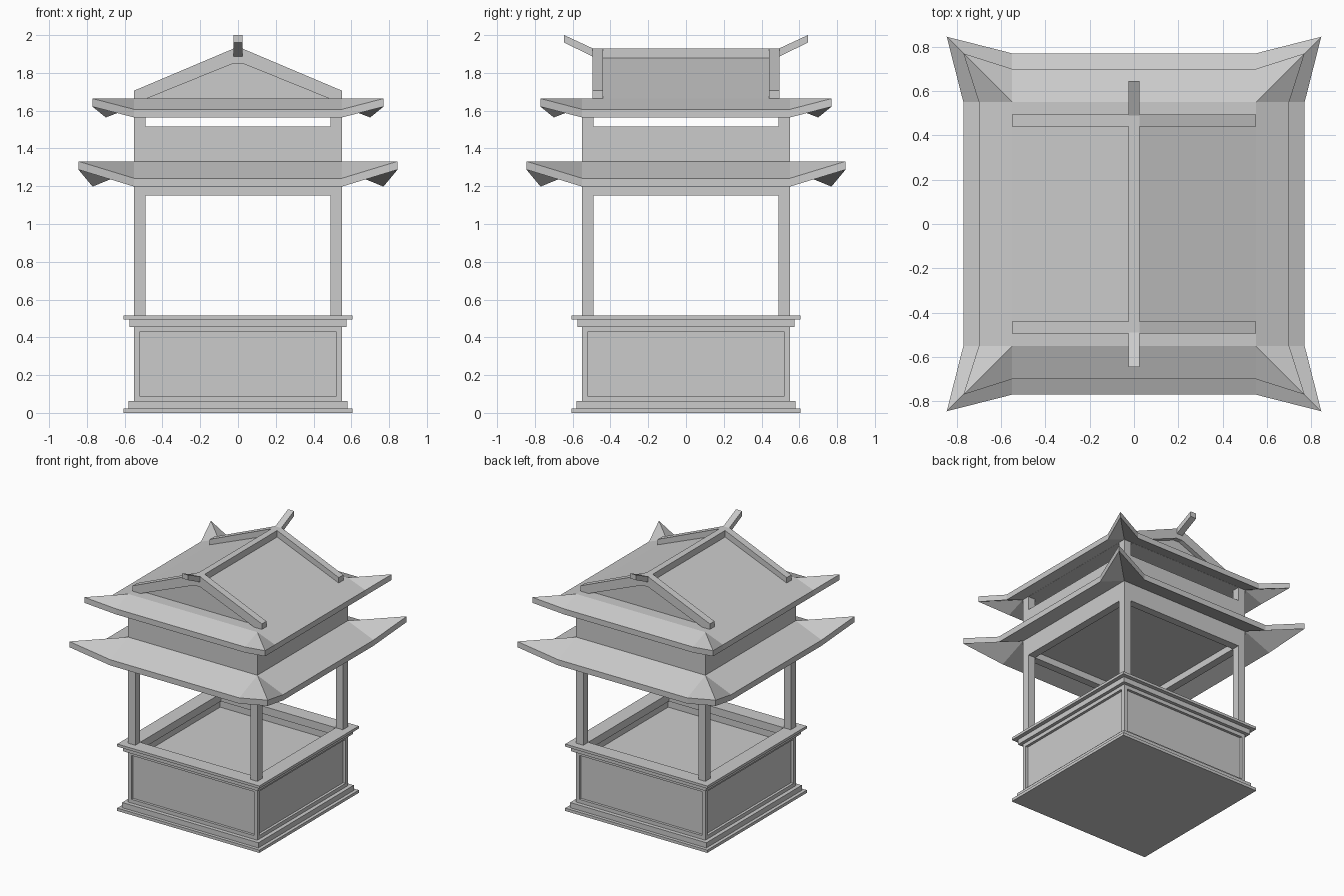
import bpy, bmesh
from mathutils import Matrix

if "Cube" in bpy.data.objects:
    bpy.data.objects.remove(bpy.data.objects["Cube"])

W = 0.55   # half width of the walls and posts
P = 0.49   # inner half width of the walls and posts


def finish(name, bm):
    bmesh.ops.recalc_face_normals(bm, faces=bm.faces)
    me = bpy.data.meshes.new(name)
    bm.to_mesh(me)
    bm.free()
    ob = bpy.data.objects.new(name, me)
    bpy.context.collection.objects.link(ob)
    return ob


def box_bm(x0, x1, y0, y1, z0, z1):
    bm = bmesh.new()
    bmesh.ops.create_cube(bm, size=1)
    for v in bm.verts:
        v.co = (x1 if v.co.x > 0 else x0, y1 if v.co.y > 0 else y0, z1 if v.co.z > 0 else z0)
    return bm


def slab(name, h, z0, z1):
    return finish(name, box_bm(-h, h, -h, h, z0, z1))


def loft(name, rings, closed=False):
    """Join rings of equal length; closed loops back to the first, else ends are capped."""
    bm = bmesh.new()
    vs = [[bm.verts.new(p) for p in r] for r in rings]
    n = len(vs[0])
    for k in range(len(vs) if closed else len(vs) - 1):
        a, b = vs[k], vs[(k + 1) % len(vs)]
        for i in range(n):
            j = (i + 1) % n
            bm.faces.new((a[i], a[j], b[j], b[i]))
    if not closed:
        bm.faces.new(vs[0])
        bm.faces.new(vs[-1])
    return finish(name, bm)


def square(h, z):
    return [(-h, -h, z), (h, -h, z), (h, h, z), (-h, h, z)]


def frame(name, outer, inner, z0, z1):
    return loft(name, [square(outer, z0), square(outer, z1), square(inner, z1), square(inner, z0)], True)


def extrude_y(name, prof, y0, y1):
    return loft(name, [[(x, y, z) for x, z in prof] for y in (y0, y1)])


def eave_skirt(name, eave, tip, z_in, z_eave, z_tip, t):
    """Sloping skirt roof with upturned corners."""
    bm = bmesh.new()
    for k in range(4):
        rot = Matrix.Rotation(k * 1.5707963268, 4, 'Z')
        pts = [(-W, -W, z_in), (W, -W, z_in), (W, -eave, z_eave), (-W, -eave, z_eave),
               (tip, -tip, z_tip), (-tip, -tip, z_tip)]
        top = [bm.verts.new(rot @ Matrix.Translation((0, 0, 0)) @ bm.verts.new(p).co) for p in pts]
        low = [bm.verts.new((v.co.x, v.co.y, v.co.z - t)) for v in top]
        for s in (top, low):
            for f in ((0, 1, 2, 3), (1, 4, 2), (0, 3, 5)):
                bm.faces.new([s[i] for i in f])
        for i, j in ((5, 3), (3, 2), (2, 4), (0, 1)):   # fascia and inner edge
            bm.faces.new((top[i], top[j], low[j], low[i]))
    bmesh.ops.delete(bm, geom=[v for v in bm.verts if not v.link_faces], context='VERTS')
    bmesh.ops.remove_doubles(bm, verts=bm.verts, dist=1e-4)
    return finish(name, bm)


# stepped plinth
slab("plinth_bottom", 0.605, 0, 0.022)
slab("plinth_step", 0.58, 0.022, 0.062)

# base with sunken side panels and an open basin on top
bm = box_bm(-W, W, -W, W, 0.062, 0.456)
bm.normal_update()
sides = [f for f in bm.faces if abs(f.normal.z) < 0.5]
top = [f for f in bm.faces if f.normal.z > 0.5]
bmesh.ops.inset_individual(bm, faces=sides, thickness=0.04)
bmesh.ops.inset_individual(bm, faces=top, thickness=W - P)
for f in sides:
    bmesh.ops.translate(bm, verts=[], vec=(0, 0, 0))
    n = f.normal.copy()
    ret = bmesh.ops.extrude_discrete_faces(bm, faces=[f])["faces"]
    bmesh.ops.translate(bm, verts=ret[0].verts, vec=-0.02 * n)
ret = bmesh.ops.extrude_discrete_faces(bm, faces=top)["faces"]
bmesh.ops.translate(bm, verts=ret[0].verts, vec=(0, 0, -0.056))
finish("base_panels", bm)

# cornice around the basin
frame("cornice_step", 0.575, P, 0.456, 0.495)
frame("cornice_rim", 0.605, P, 0.495, 0.515)

# corner posts, tie beams, upper walls and short posts under the upper roof
for sx in (-1, 1):
    for sy in (-1, 1):
        for nm, z0, z1 in (("corner_post", 0.515, 1.15), ("short_post", 1.515, 1.63)):
            xs, ys = sorted((sx * P, sx * W)), sorted((sy * P, sy * W))
            finish(nm, box_bm(*xs, *ys, z0, z1))
frame("tie_beams", W, P, 1.15, 1.2)
slab("upper_walls", W, 1.2, 1.515)

# two skirt roofs
eave_skirt("lower_roof", 0.77, 0.845, 1.332, 1.242, 1.332, 0.044)
eave_skirt("upper_roof_skirt", 0.70, 0.77, 1.664, 1.607, 1.664, 0.043)

# gabled upper roof
slab("roof_deck", W, 1.62, 1.664)
extrude_y("gable_roof", [(-W, 1.664), (W, 1.664), (0, 1.888)], -0.46, 0.46)
for s, nm in ((-1, "front"), (1, "back")):
    extrude_y(nm + "_bargeboard",
              [(-W, 1.637), (-0.025, 1.85), (0.025, 1.85), (W, 1.637),
               (W, 1.706), (0.025, 1.928), (-0.025, 1.928), (-W, 1.706)], s * 0.44, s * 0.495)
    # upswept ridge end
    loft(nm + "_ridge_end", [[(-0.025, y, a), (0.025, y, a), (0.025, y, b), (-0.025, y, b)]
                             for y, a, b in ((s * 0.49, 1.885, 1.928), (s * 0.645, 1.96, 2.0))])
finish("ridge_beam", box_bm(-0.025, 0.025, -0.495, 0.495, 1.87, 1.928))
